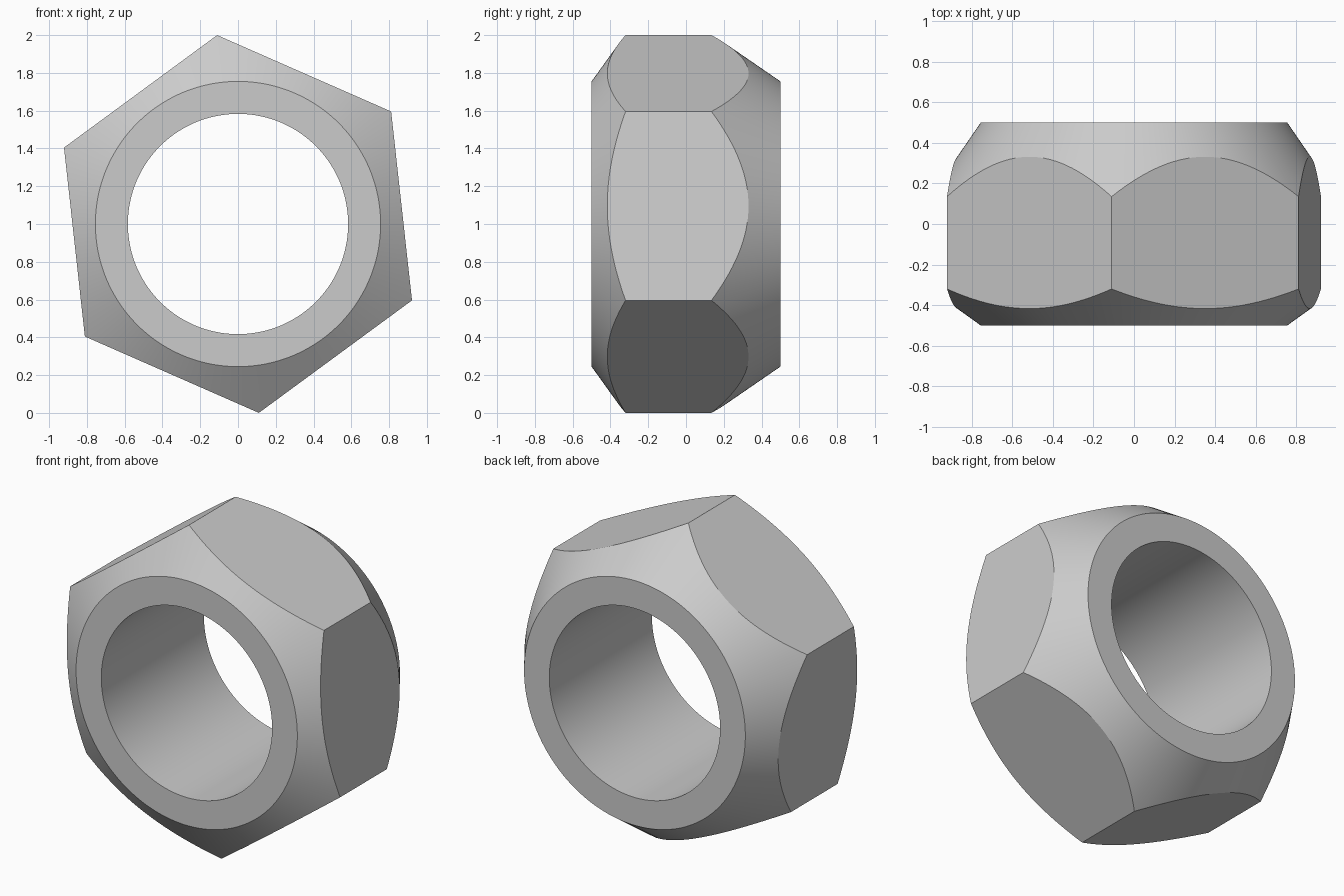
import bpy
import bmesh
from math import sin, cos, pi, radians

cube = bpy.data.objects.get("Cube")
if cube:
    bpy.data.objects.remove(cube)

SEGMENTS = 192               # multiple of six, so corners land on vertices
CORNER_RADIUS = 1.006
CORNER_ANGLE = radians(96.3)
RIM_RADIUS = 0.755           # where each chamfer meets its end face
HOLE_RADIUS = 0.583
HALF_DEPTH = 0.5
FRONT_CORNER_Y = -0.32       # chamfer ends at the hexagon corners
BACK_CORNER_Y = 0.135


def hex_radius(step):
    """Distance from the axis to the hexagon outline."""
    turn = (step / SEGMENTS * 2 * pi) % (pi / 3) - pi / 6
    return CORNER_RADIUS * cos(pi / 6) / cos(turn)


def chamfer_y(radius, end_y, corner_y):
    """Depth of the chamfer cone at a radius."""
    t = (radius - RIM_RADIUS) / (CORNER_RADIUS - RIM_RADIUS)
    return end_y + t * (corner_y - end_y)


# Cross-section of the nut at each angle, as a closed loop of (radius, y)
bm = bmesh.new()
sections = []
for i in range(SEGMENTS):
    angle = CORNER_ANGLE + i / SEGMENTS * 2 * pi
    r = hex_radius(i)
    profile = [
        (HOLE_RADIUS, -HALF_DEPTH),
        (RIM_RADIUS, -HALF_DEPTH),
        (r, chamfer_y(r, -HALF_DEPTH, FRONT_CORNER_Y)),
        (r, chamfer_y(r, HALF_DEPTH, BACK_CORNER_Y)),
        (RIM_RADIUS, HALF_DEPTH),
        (HOLE_RADIUS, HALF_DEPTH),
    ]
    sections.append([bm.verts.new((rad * cos(angle), y, 1 + rad * sin(angle)))
                     for rad, y in profile])

# Skin neighbouring sections: end faces, chamfers, six flats and the bore
for i, here in enumerate(sections):
    there = sections[(i + 1) % SEGMENTS]
    for j in range(len(here)):
        k = (j + 1) % len(here)
        bm.faces.new((here[j], here[k], there[k], there[j]))
bmesh.ops.recalc_face_normals(bm, faces=bm.faces)

mesh = bpy.data.meshes.new("hex_nut")
bm.to_mesh(mesh)
bm.free()
nut = bpy.data.objects.new("hex_nut", mesh)
bpy.context.collection.objects.link(nut)

# Plain steel
steel = bpy.data.materials.new("steel_grey")
steel.use_nodes = True
colour = (0.6, 0.6, 0.6, 1)
steel.diffuse_color = colour
steel.node_tree.nodes["Principled BSDF"].inputs["Base Color"].default_value = colour
mesh.materials.append(steel)

# Smooth bore and chamfers, crisp edges elsewhere
bpy.ops.object.select_all(action="DESELECT")
nut.select_set(True)
bpy.context.view_layer.objects.active = nut
bpy.ops.object.shade_smooth_by_angle(angle=radians(25))
